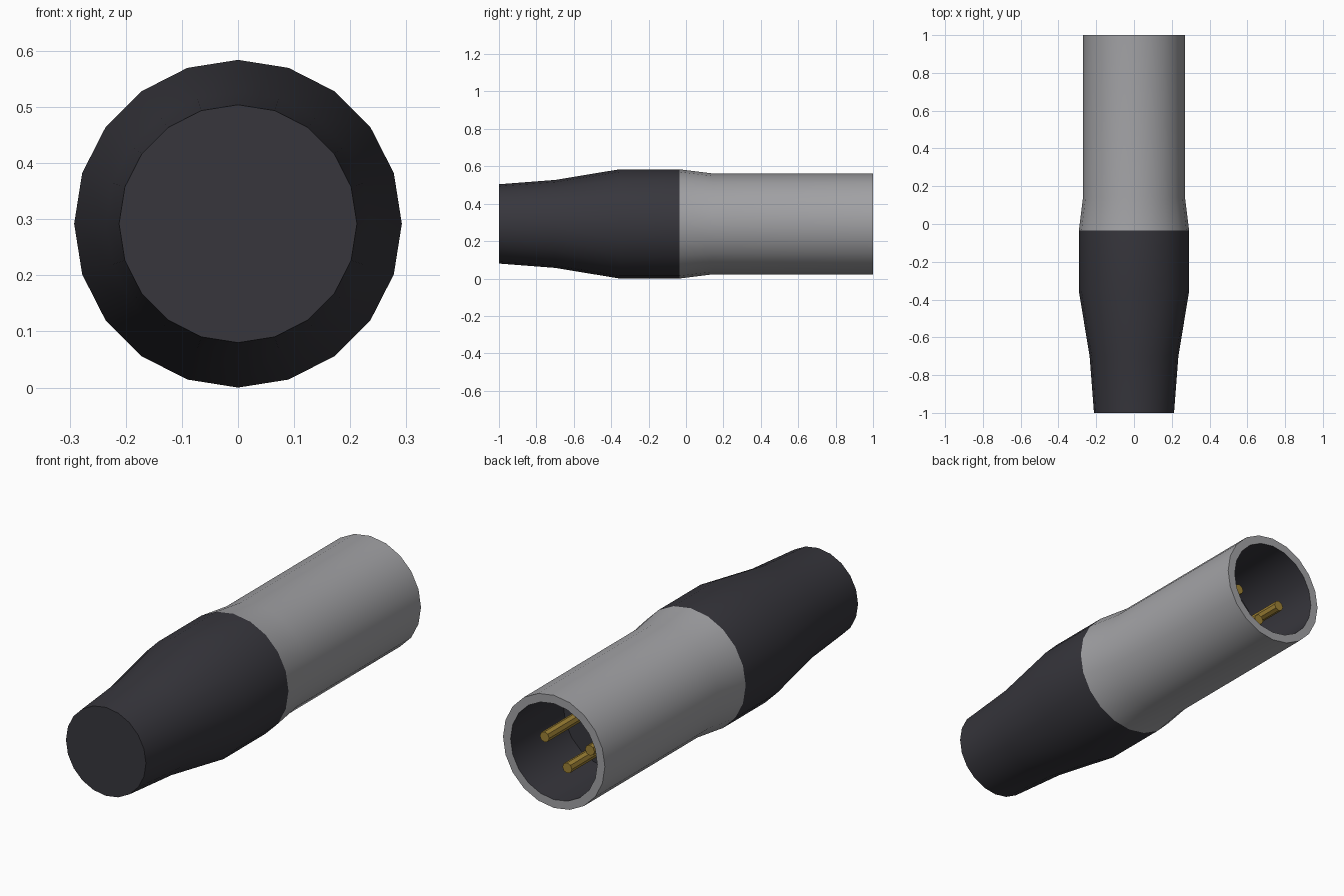
import bpy, bmesh, math

if "Cube" in bpy.data.objects:
    bpy.data.objects.remove(bpy.data.objects["Cube"])

def material(name, rgb):
    m = bpy.data.materials.new(name)
    m.diffuse_color = (*rgb, 1)
    m.use_nodes = True
    m.node_tree.nodes["Principled BSDF"].inputs["Base Color"].default_value = m.diffuse_color
    return m

GREY = material("grey_metal", (0.36, 0.36, 0.375))
DARK = material("dark_rubber", (0.038, 0.037, 0.046))
GOLD = material("gold_pin", (0.34, 0.22, 0.035))
R = 0.292  # largest radius, also the axis height

def lathe(name, profile, mat, sides=20, x=0.0, z=R):
    """Revolve (y, radius) points about an axis parallel to y."""
    bm = bmesh.new()
    rings = []
    for y, r in profile:
        rings.append([bm.verts.new((x + r * math.sin(i * math.tau / sides), y,
                                    z + r * math.cos(i * math.tau / sides)))
                      for i in range(sides)])
    for a, b in zip(rings, rings[1:]):
        for i in range(sides):
            j = (i + 1) % sides
            bm.faces.new((a[i], a[j], b[j], b[i]))
    bmesh.ops.remove_doubles(bm, verts=bm.verts, dist=1e-5)
    me = bpy.data.meshes.new(name)
    bm.to_mesh(me)
    bm.free()
    me.materials.append(mat)
    ob = bpy.data.objects.new(name, me)
    bpy.context.collection.objects.link(ob)
    bpy.ops.object.select_all(action='DESELECT')
    ob.select_set(True)
    bpy.context.view_layer.objects.active = ob
    bpy.ops.object.shade_smooth_by_angle(angle=math.radians(35))
    return ob

# Tapered rubber boot with closed front end
lathe("cable_boot", [(-1, 0), (-1, 0.212), (-0.7, 0.235), (-0.355, R), (-0.035, R)], DARK)

# Metal sleeve with flat rim
lathe("metal_sleeve", [(-0.035, R), (0.14, 0.27), (1, 0.27), (1, 0.23)], GREY)

# Dark socket lining and floor
lathe("socket_lining", [(1, 0.23), (0.6, 0.23), (0.6, 0)], DARK)

# Three contact pins
for n, (px, pz) in enumerate([(-0.12, 0), (0.12, 0), (0, -0.117)], 1):
    lathe(f"contact_pin_{n}", [(0.6, 0.025), (0.9, 0.025), (0.9, 0)], GOLD,
          sides=8, x=px, z=R + pz)
